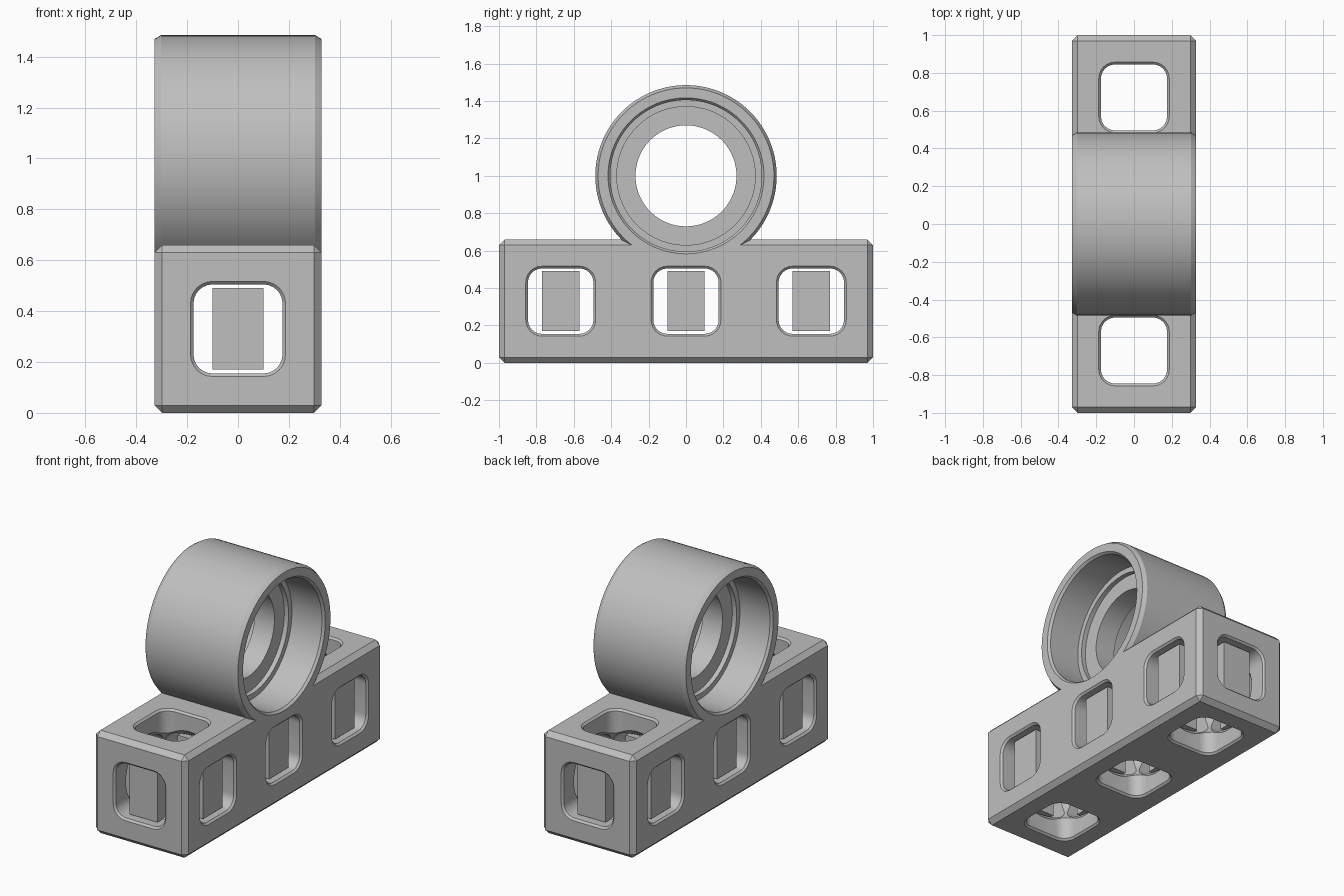
import bpy, bmesh, math
from mathutils import Vector

if "Cube" in bpy.data.objects:
    bpy.data.objects.remove(bpy.data.objects["Cube"])

W = 0.328          # half width of the beam
TOP = 0.66         # beam height
MID = TOP / 2
CELLS = (-0.67, 0.0, 0.67)

grey = bpy.data.materials.new("plain grey")
grey.diffuse_color = (0.52, 0.52, 0.52, 1)
grey.use_nodes = True
grey.node_tree.nodes["Principled BSDF"].inputs["Base Color"].default_value = grey.diffuse_color


def finish(bm, name):
    bmesh.ops.recalc_face_normals(bm, faces=bm.faces)
    me = bpy.data.meshes.new(name)
    bm.to_mesh(me)
    bm.free()
    me.materials.append(grey)
    ob = bpy.data.objects.new(name, me)
    bpy.context.collection.objects.link(ob)
    return ob


def box(name, lo, hi, bevel=0):
    bm = bmesh.new()
    bmesh.ops.create_cube(bm, size=1)
    for v in bm.verts:
        v.co = [lo[i] + (v.co[i] + 0.5) * (hi[i] - lo[i]) for i in range(3)]
    if bevel:
        bmesh.ops.bevel(bm, geom=bm.edges[:], offset=bevel, segments=1, affect='EDGES')
    return finish(bm, name)


def loft(name, loops):
    """Closed solid skinned through a list of equal-length point loops."""
    bm = bmesh.new()
    rings = [[bm.verts.new(p) for p in loop] for loop in loops]
    n = len(rings[0])
    for a, b in zip(rings, rings[1:]):
        for i in range(n):
            j = (i + 1) % n
            bm.faces.new((a[i], a[j], b[j], b[i]))
    bm.faces.new(rings[0])
    bm.faces.new(rings[-1])
    return finish(bm, name)


def lathe(name, profile, n=96):
    """Solid of revolution about the x direction through the ring centre."""
    return loft(name, [[(x, r * math.cos(2 * math.pi * i / n),
                         1.0 + r * math.sin(2 * math.pi * i / n)) for i in range(n)]
                       for x, r in profile])


def rounded_square(half, radius, seg=6):
    pts = []
    for k, (sx, sy) in enumerate(((1, 1), (-1, 1), (-1, -1), (1, -1))):
        for s in range(seg + 1):
            a = math.pi / 2 * (k + s / seg)
            pts.append((sx * (half - radius) + radius * math.cos(a),
                        sy * (half - radius) + radius * math.sin(a)))
    return pts


def tunnel(axis, centre, length):
    """Rounded square hole cutter with flared mouths."""
    loops = []
    for t, half in ((-length - 0.01, 0.197), (-length + 0.012, 0.175),
                    (length - 0.012, 0.175), (length + 0.01, 0.197)):
        loop = []
        for u, v in rounded_square(half, half - 0.1):
            p = [u, v]
            p.insert(axis, t)
            loop.append(Vector(p) + Vector(centre))
        loops.append(loop)
    return loft("tunnel_cutter", loops)


def boolean(target, tool, op):
    mod = target.modifiers.new("cut", 'BOOLEAN')
    mod.object, mod.operation, mod.solver = tool, op, 'EXACT'
    dg = bpy.context.evaluated_depsgraph_get()
    me = bpy.data.meshes.new_from_object(target.evaluated_get(dg))
    target.modifiers.clear()
    target.data = me
    bpy.data.objects.remove(tool)


# beam with chamfered edges
body = box("beam_with_ring", (-W, -1, 0), (W, 1, TOP), 0.03)

# lengthwise tunnel, then cross tunnels and a round chamber in each cell
boolean(body, tunnel(1, (0, 0, MID), 1.0), 'DIFFERENCE')
for y in CELLS:
    boolean(body, tunnel(0, (0, y, MID), W), 'DIFFERENCE')
    boolean(body, tunnel(2, (0, y, MID), MID), 'DIFFERENCE')
    bm = bmesh.new()
    bmesh.ops.create_uvsphere(bm, u_segments=48, v_segments=24, radius=0.28)
    bmesh.ops.translate(bm, verts=bm.verts, vec=(0, y, MID))
    boolean(body, finish(bm, "chamber_cutter"), 'DIFFERENCE')

# bearing ring: chamfered drum, stepped bore open on both sides
boolean(body, lathe("drum", [(-W, 0.47), (-W + 0.025, 0.485),
                             (W - 0.025, 0.485), (W, 0.47)]), 'UNION')
half_bore = [(0.07, 0.27), (0.07, 0.37), (0.1, 0.37), (0.1, 0.405),
             (W - 0.015, 0.405), (W + 0.01, 0.425)]
bore = [(-x, r) for x, r in reversed(half_bore)] + half_bore
boolean(body, lathe("bore_cutter", bore), 'DIFFERENCE')

# support blocks standing in the side openings
blocks = []
for y in CELLS:
    for s in (-1, 1):
        x0, x1 = sorted((s * 0.2, s * 0.29))
        blocks.append(box("side_support", (x0, y - 0.1, 0.17), (x1, y + 0.1, 0.49)))
for s in (-1, 1):
    for a, b in ((0.2, 0.47), (0.87, 0.96)):
        y0, y1 = sorted((s * a, s * b))
        blocks.append(box("lengthwise_support", (-0.1, y0, 0.17), (0.1, y1, 0.49)))

# smooth curved walls, keep edges sharp
bpy.ops.object.select_all(action='DESELECT')
body.select_set(True)
bpy.context.view_layer.objects.active = body
bpy.ops.object.shade_smooth_by_angle(angle=math.radians(25))
